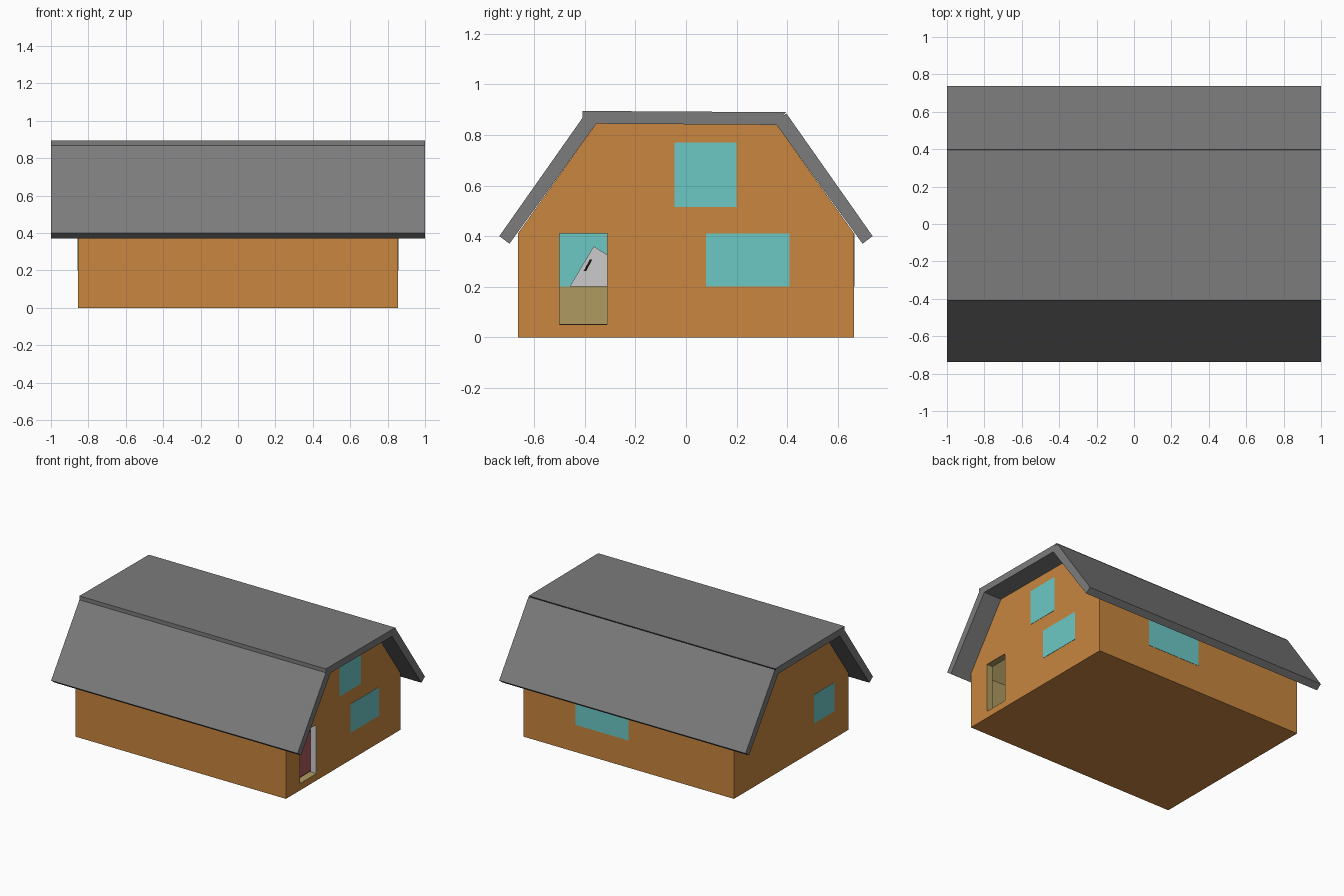
import bpy, bmesh
from mathutils import Vector

if "Cube" in bpy.data.objects:
    bpy.data.objects.remove(bpy.data.objects["Cube"])


def material(name, rgb):
    m = bpy.data.materials.new(name)
    m.diffuse_color = (*rgb, 1)
    m.use_nodes = True
    m.node_tree.nodes["Principled BSDF"].inputs["Base Color"].default_value = m.diffuse_color
    return m


ORANGE = material("wall_orange", (0.58, 0.24, 0.05))
OLIVE = material("interior_olive", (0.43, 0.33, 0.12))
CYAN = material("glass_cyan", (0.15, 0.58, 0.56))
SLATE = material("roof_grey", (0.2, 0.2, 0.2))
MAROON = material("carpet_maroon", (0.12, 0.03, 0.03))
PURPLE = material("partition_purple", (0.08, 0.01, 0.13))
BLACK = material("slot_black", (0.005, 0.005, 0.005))


def prism(name, profile, x0, x1, *mats):
    """Extrude a (y, z) profile along x."""
    bm = bmesh.new()
    face = bm.faces.new([bm.verts.new((x0, y, z)) for y, z in profile])
    ext = bmesh.ops.extrude_face_region(bm, geom=[face])
    moved = [v for v in ext["geom"] if isinstance(v, bmesh.types.BMVert)]
    bmesh.ops.translate(bm, verts=moved, vec=(x1 - x0, 0, 0))
    bmesh.ops.recalc_face_normals(bm, faces=bm.faces)
    me = bpy.data.meshes.new(name)
    bm.to_mesh(me)
    bm.free()
    for m in mats:
        me.materials.append(m)
    ob = bpy.data.objects.new(name, me)
    bpy.context.collection.objects.link(ob)
    return ob


def box(name, x, y, z, *mats):
    return prism(name, [(y[0], z[0]), (y[1], z[0]), (y[1], z[1]), (y[0], z[1])],
                 x[0], x[1], *mats)


def mirrored(half):
    return half + [(-y, z) for y, z in reversed(half)]


# Hollow house with a doorway; cut faces get the interior colour
house = prism("house_walls", mirrored([(0.665, 0), (0.665, 0.41), (0.355, 0.845)]),
              -0.855, 0.855, ORANGE, OLIVE)
room = prism("room_cutter", mirrored([(0.615, 0.05), (0.615, 0.395), (0.33, 0.795)]),
             -0.805, 0.805, ORANGE, OLIVE)
doorway = box("doorway_cutter", (0.75, 0.9), (-0.5, -0.31), (0.05, 0.41), ORANGE, OLIVE)
for cutter in (room, doorway):
    for p in cutter.data.polygons:
        p.material_index = 1
    cutter.hide_render = True
    cutter.hide_set(True)
    mod = house.modifiers.new(cutter.name, "BOOLEAN")
    mod.operation = "DIFFERENCE"
    mod.solver = "EXACT"
    mod.object = cutter

# Roof: flat top slab and two steep side slabs
prism("roof_top", [(-0.41, 0.845), (-0.41, 0.895), (0.395, 0.89), (0.355, 0.84)],
      -1, 1, SLATE)
for name, s in (("front", -1), ("back", 1)):
    prism("roof_" + name, [(s * y, z) for y, z in
                           [(0.738, 0.4), (0.698, 0.37), (0.352, 0.848), (0.397, 0.885)]],
          -1, 1, SLATE)

# Windows, a hair proud of the walls and visible on the inside
RIGHT, LEFT = (0.803, 0.857), (-0.857, -0.803)
box("upper_window", RIGHT, (-0.045, 0.2), (0.515, 0.77), CYAN)
box("lower_window", RIGHT, (0.08, 0.41), (0.2, 0.41), CYAN)
box("left_window", LEFT, (-0.5, -0.26), (0.2, 0.41), CYAN)
box("back_window", (0.0, 0.43), (0.613, 0.667), (0.2, 0.41), CYAN)

# Doorway jamb and what can be seen inside
box("door_jamb", (0.806, 0.854), (-0.313, -0.309), (0.051, 0.409))
box("carpet", (-0.8, 0.8), (-0.61, 0.61), (0.048, 0.053), MAROON)
box("partition", (-0.8, 0.8), (0.2, 0.22), (0.05, 0.78), PURPLE)
prism("leaning_panel", [(-0.46, 0.2), (-0.365, 0.36), (-0.31, 0.325), (-0.26, 0.2)],
      -0.8, -0.78)
prism("panel_slot", [(-0.405, 0.262), (-0.38, 0.308), (-0.37, 0.308), (-0.395, 0.262)],
      -0.79, -0.778, BLACK)
